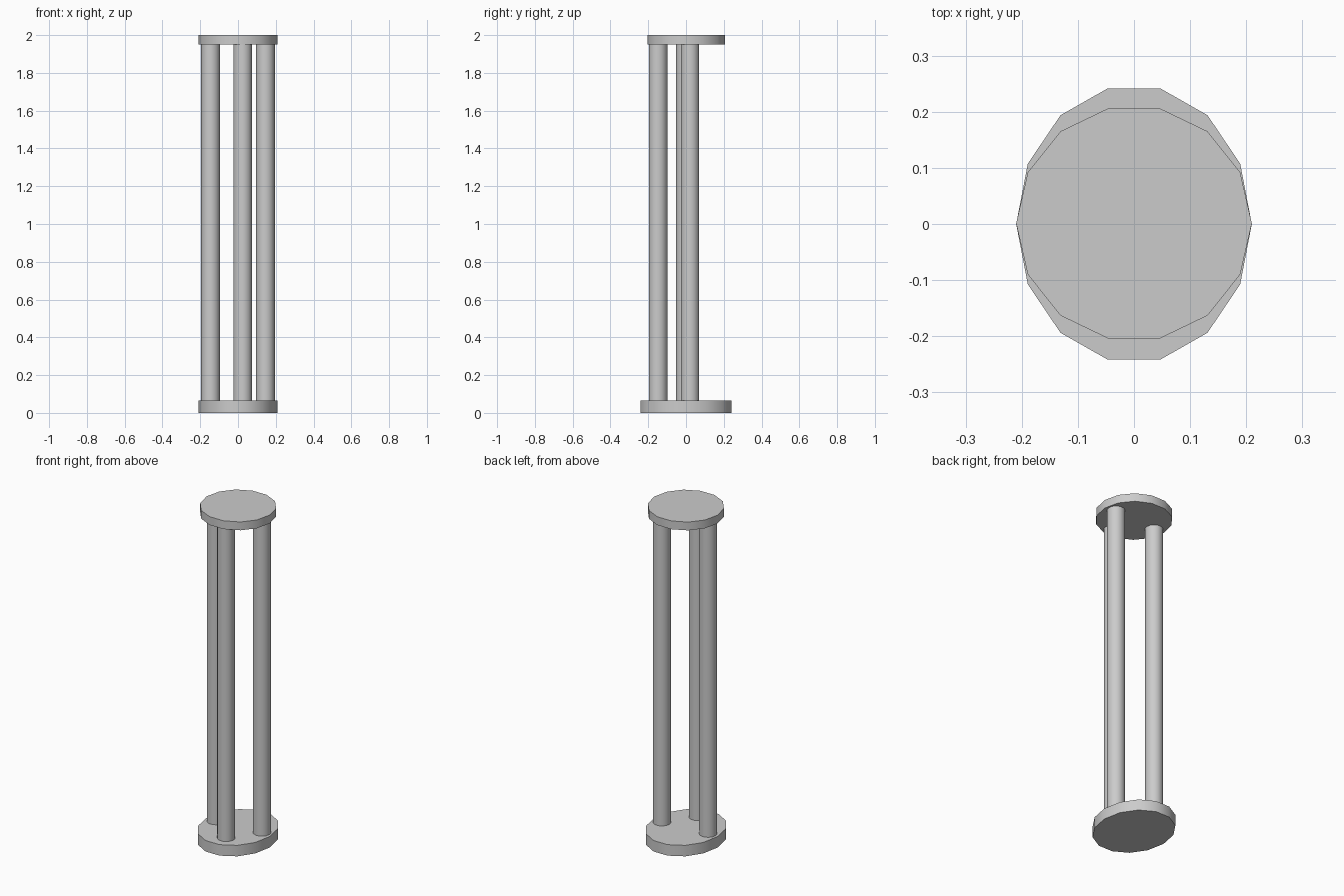
import bpy
import math

if "Cube" in bpy.data.objects:
    bpy.data.objects.remove(bpy.data.objects["Cube"])

SIDES = 14


def drum(name, x, y, rx, ry, z0, z1):
    """Faceted-outline cylinder with a vertex on the x axis and smooth sides."""
    bpy.ops.mesh.primitive_cylinder_add(vertices=SIDES, radius=1, depth=1,
                                        location=(x, y, (z0 + z1) / 2),
                                        rotation=(0, 0, math.pi / 2))
    ob = bpy.context.object
    ob.name = name
    bpy.ops.object.transform_apply(location=False, rotation=True, scale=False)
    ob.scale = (rx, ry, z1 - z0)
    bpy.ops.object.transform_apply(location=False, rotation=False, scale=True)
    bpy.ops.object.shade_smooth_by_angle(angle=math.radians(35))
    return ob


# Base plate (slightly oval) and round top plate
drum("base_plate", 0, 0, 0.21, 0.248, 0, 0.066)
drum("top_plate", 0, 0.001, 0.21, 0.21, 1.95, 2.0)

# Three columns, slightly sunk into both plates
columns = {
    "left_column": (-0.145, -0.003),
    "front_column": (0.025, -0.148),
    "right_column": (0.145, 0.021),
}
for name, (x, y) in columns.items():
    drum(name, x, y, 0.05, 0.05, 0.06, 1.955)
